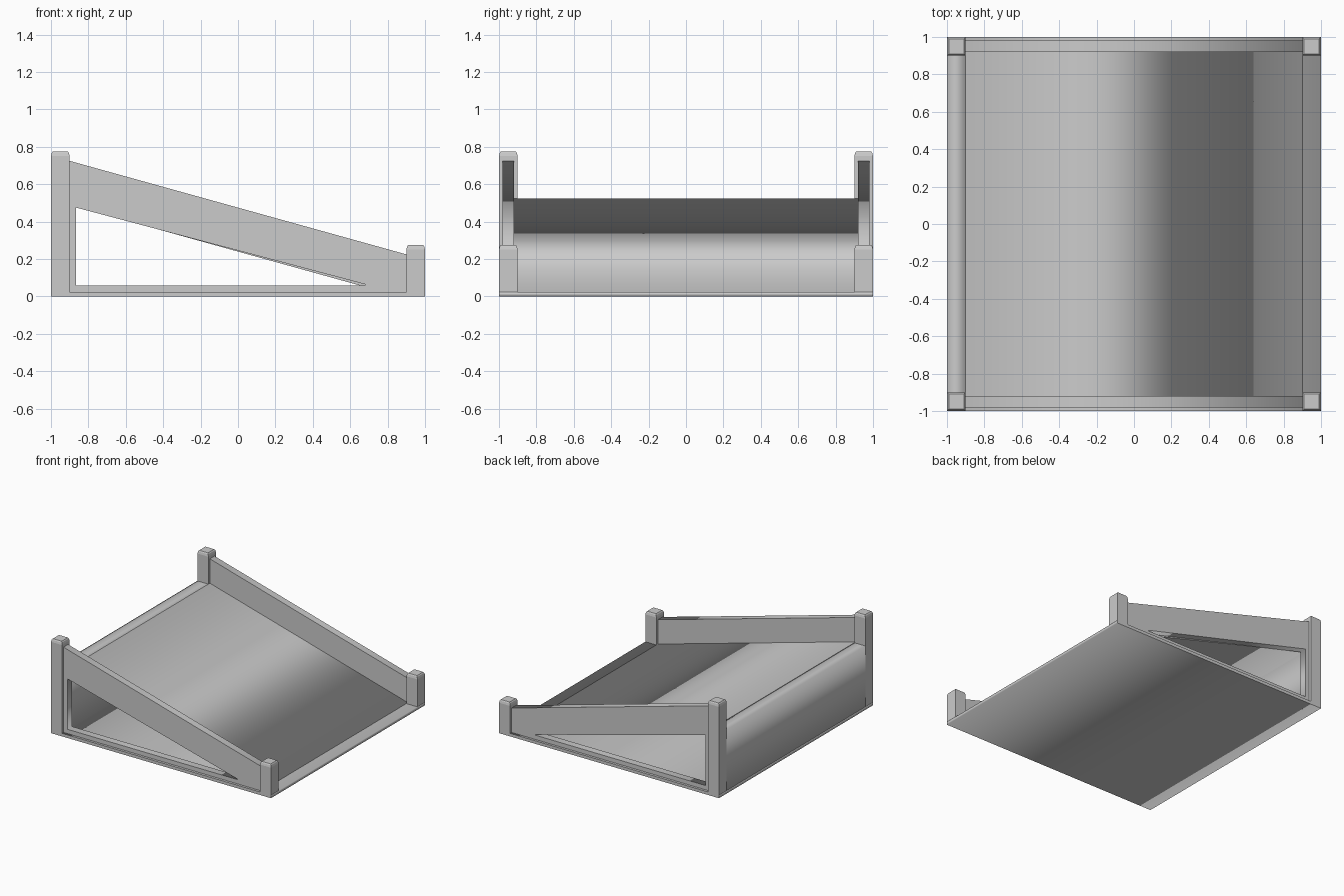
import bpy, bmesh
from math import radians

if "Cube" in bpy.data.objects:
    bpy.data.objects.remove(bpy.data.objects["Cube"])


def extruded(name, loops, y0, y1):
    """Flat x/z outlines (inner loops become holes) extruded from y0 to y1."""
    cu = bpy.data.curves.new(name, 'CURVE')
    cu.dimensions = '2D'
    cu.fill_mode = 'BOTH'
    cu.extrude = (y1 - y0) / 2
    for pts in loops:
        sp = cu.splines.new('POLY')
        sp.points.add(len(pts) - 1)
        for p, (x, z) in zip(sp.points, pts):
            p.co = (x, z, 0, 1)
        sp.use_cyclic_u = True
    ob = bpy.data.objects.new(name, cu)
    ob.rotation_euler = (radians(90), 0, 0)
    ob.location = (0, (y0 + y1) / 2, 0)
    bpy.context.collection.objects.link(ob)
    bpy.ops.object.select_all(action='DESELECT')
    ob.select_set(True)
    bpy.context.view_layer.objects.active = ob
    bpy.ops.object.convert(target='MESH')
    return bpy.context.object


def post(name, x, y, top):
    """Square post with a softened cap, stacked from square rings."""
    bm = bmesh.new()
    rings = []
    for z, h in ((0.025, 0.05), (top - 0.025, 0.05), (top - 0.008, 0.046), (top, 0.04)):
        rings.append([bm.verts.new((x + sx * h, y + sy * h, z))
                      for sx, sy in ((-1, -1), (1, -1), (1, 1), (-1, 1))])
    bm.faces.new(rings[0][::-1])
    bm.faces.new(rings[-1])
    for a, b in zip(rings, rings[1:]):
        for i in range(4):
            j = (i + 1) % 4
            bm.faces.new((a[i], a[j], b[j], b[i]))
    me = bpy.data.meshes.new(name)
    bm.to_mesh(me)
    bm.free()
    bpy.context.collection.objects.link(bpy.data.objects.new(name, me))


# Base plate
extruded("base_plate", [[(-1, 0), (1, 0), (1, 0.025), (-1, 0.025)]], -1, 1)

# Tall end wall
extruded("end_wall", [[(-1, 0.025), (-0.9, 0.025), (-0.9, 0.525), (-1, 0.525)]], -0.9, 0.9)

# Sloping deck, hollow underneath
extruded("ramp_deck", [[(-0.9, 0.525), (-0.9, 0.49), (0.774, 0.025), (0.9, 0.025)]], -0.92, 0.92)

# Side panels with triangular opening
outline = [(-0.9, 0.025), (0.9, 0.025), (0.9, 0.225), (-0.9, 0.725)]
opening = [(-0.865, 0.06), (0.68, 0.06), (0.68, 0.065), (-0.865, 0.475)]
for side, s in (("front", -1), ("back", 1)):
    extruded(side + "_side_panel", [outline, opening], s * 0.95 - 0.03, s * 0.95 + 0.03)
    # Corner posts
    post(side + "_tall_post", -0.95, s * 0.95, 0.775)
    post(side + "_short_post", 0.95, s * 0.95, 0.275)
